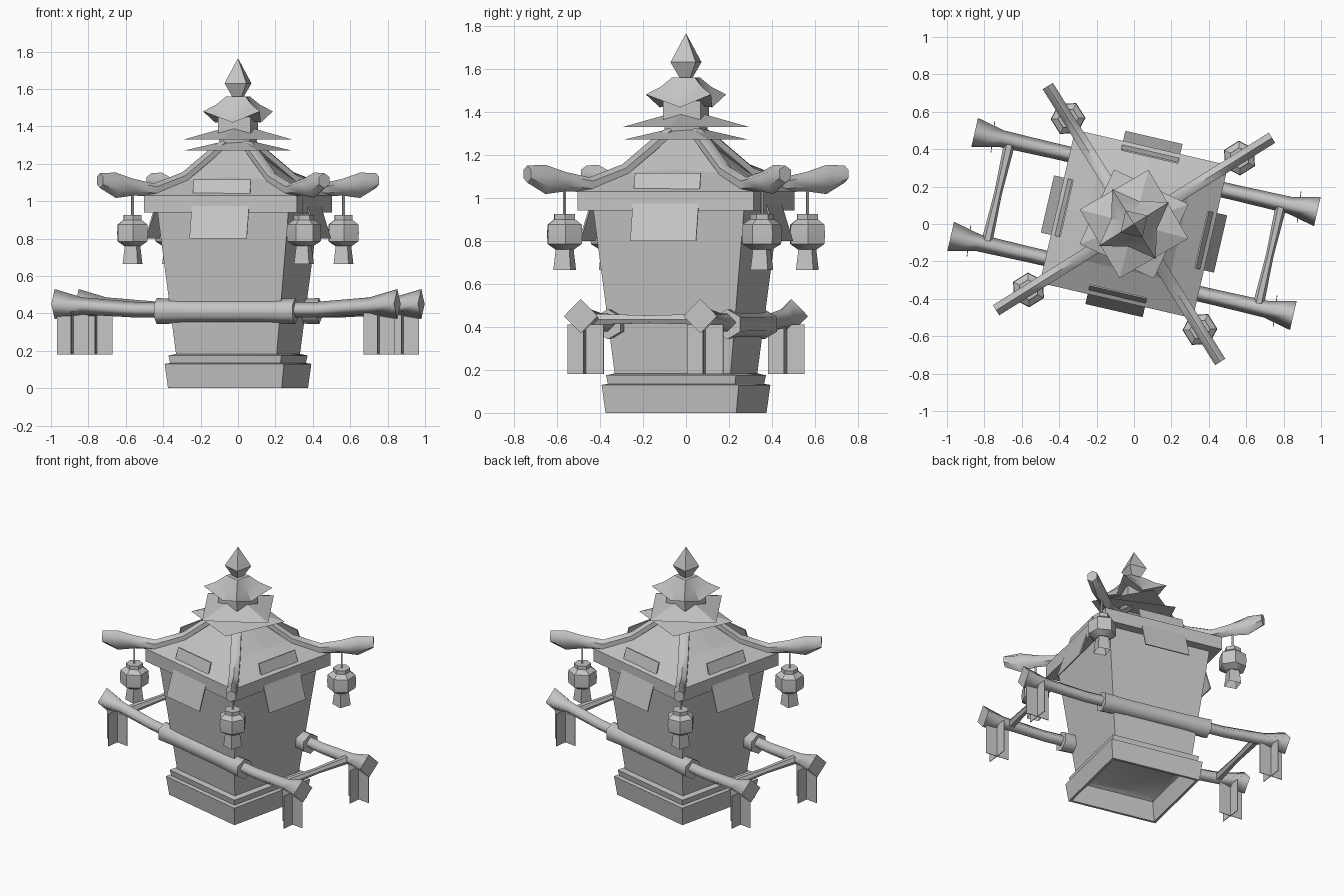
import bpy, math
from mathutils import Matrix, Vector

cube = bpy.data.objects.get("Cube")
if cube:
    bpy.data.objects.remove(cube, do_unlink=True)

clay = bpy.data.materials.new("plain_grey")
clay.use_nodes = True
GREY = (0.55, 0.55, 0.55, 1)
clay.diffuse_color = GREY
clay.node_tree.nodes["Principled BSDF"].inputs["Base Color"].default_value = GREY

TURN = Matrix.Rotation(math.radians(-13), 4, "Z")   # whole model stands slightly turned
UP = Vector((0, 0, 1))


def make(name, verts, faces, smooth=0):
    mesh = bpy.data.meshes.new(name)
    mesh.from_pydata([TURN @ Vector(v) for v in verts], [], faces)
    mesh.materials.append(clay)
    if smooth:
        for p in mesh.polygons:
            p.use_smooth = True
        mesh.set_sharp_from_angle(angle=math.radians(smooth))
    mesh.update()
    obj = bpy.data.objects.new(name, mesh)
    bpy.context.collection.objects.link(obj)
    return obj


def loft(name, rings, smooth=0, start=True, end=True):
    """Skin a list of equal rings of points, with optional end caps."""
    n = len(rings[0])
    verts = [p for ring in rings for p in ring]
    faces = []
    for r in range(len(rings) - 1):
        for i in range(n):
            j = (i + 1) % n
            faces.append((r * n + i, r * n + j, r * n + n + j, r * n + n + i))
    if start:
        faces.append(tuple(reversed(range(n))))
    if end:
        faces.append(tuple(range(len(verts) - n, len(verts))))
    return make(name, verts, faces, smooth)


def ring(radius, z, sides, phase=0.0, centre=(0, 0)):
    return [(centre[0] + radius * math.cos(phase + math.tau * i / sides),
             centre[1] + radius * math.sin(phase + math.tau * i / sides), z)
            for i in range(sides)]


def square(half, z, turn=0.0, centre=(0, 0)):
    return ring(half * math.sqrt(2), z, 4, math.pi / 4 + turn, centre)


def eave(corner, corner_z, middle, middle_z):
    """Eight points: corners and side middles at their own reach and height."""
    return [((corner, corner_z), (middle, middle_z))[i % 2][0]
            * Vector((math.cos(a), math.sin(a), 0))
            + UP * (corner_z, middle_z)[i % 2]
            for i in range(8) for a in [math.pi / 4 * (i + 1)]]


def beam(name, stations, side, sides, phase=0.0, smooth=50):
    """Tube along stations of (point, side radius, upright radius)."""
    rings = []
    for p, wide, tall in stations:
        rings.append([Vector(p) + side * wide * math.cos(phase + math.tau * i / sides)
                      + UP * tall * math.sin(phase + math.tau * i / sides)
                      for i in range(sides)])
    return loft(name, rings, smooth)


# Hollow stepped base, seen from below as a recess
loft("base", [square(a, z) for a, z in (
    (0.24, 0.15), (0.275, 0.13), (0.295, 0.0), (0.312, 0.0), (0.327, 0.13),
    (0.303, 0.135), (0.31, 0.175), (0.27, 0.185))], 30, True, False)

# Tapered cabin
loft("cabin", [square(0.275, 0.17), square(0.36, 0.95)])

# Main roof with a thick eave
loft("main_roof", [eave(a * math.sqrt(2), zc, a, zm) for a, zc, zm in (
    (0.34, 0.94, 0.94), (0.42, 0.94, 0.94), (0.42, 1.03, 1.03),
    (0.25, 1.115, 1.13), (0.06, 1.28, 1.28))])

# Thin stacked plates, twisted against each other
for name, reach, z, top, turn in (("lower_roof_plate", 0.31, 1.27, 1.32, 33),
                                  ("upper_roof_plate", 0.3, 1.33, 1.39, 88)):
    phase = math.radians(turn)
    loft(name, [ring(reach, z, 4, phase), ring(0.08, top, 4, phase)])

# Neck, small upturned roof and finial
loft("roof_neck", [square(0.08, 1.3), square(0.09, 1.37), square(0.09, 1.45)])
loft("small_roof", [eave(0.08, 1.44, 0.06, 1.43), eave(0.22, 1.48, 0.125, 1.42),
                    eave(0.14, 1.515, 0.08, 1.5), eave(0.075, 1.56, 0.05, 1.56)], 30)
loft("finial", [ring(r, z, 4, math.pi / 4) for r, z in
                ((0.03, 1.55), (0.085, 1.63), (0.003, 1.76))])

# Four ridge arms, each carrying a lantern
ARM = ((0.1, 1.3, 0.03), (0.17, 1.25, 0.035), (0.35, 1.12, 0.035), (0.53, 1.06, 0.035),
       (0.66, 1.075, 0.045), (0.77, 1.085, 0.068), (0.87, 1.11, 0.04))
for k in range(4):
    angle = math.pi / 4 + k * math.pi / 2
    out = Vector((math.cos(angle), math.sin(angle), 0))
    beam(f"ridge_arm_{k}", [(out * r + UP * z, 0.037, tall) for r, z, tall in ARM],
         UP.cross(out), 6, math.pi / 6)
    c = out * 0.665
    loft(f"lantern_cord_{k}", [ring(0.007, 0.91, 4, 0, c), ring(0.007, 1.05, 4, 0, c)])
    loft(f"lantern_{k}", [ring(r, z, 6, angle, c) for r, z in (
        (0.05, 0.76), (0.09, 0.785), (0.093, 0.83), (0.09, 0.875),
        (0.055, 0.9), (0.055, 0.925))], 35)
    loft(f"tassel_{k}", [square(0.042, 0.665, angle + 0.7, c),
                         square(0.032, 0.77, angle + 0.7, c)], 0, False)

# Leaning plaque on each side of the eave
for k in range(4):
    spin = Matrix.Rotation(k * math.pi / 2, 4, "Z")
    corners = [(-0.157, -0.475, 0.8), (0.157, -0.475, 0.8),
               (0.157, -0.375, 1.115), (-0.157, -0.375, 1.115)]
    back = [Vector(p) + Vector((0, 0.008, 0)) for p in corners]
    loft(f"plaque_{k}", [[spin @ q for q in back], [spin @ Vector(p) for p in corners]])

# Carrying poles with flared ends, sleeves and hanging flags
HALF = ((0.94, 0.45, 0.08), (0.79, 0.44, 0.046), (0.5, 0.42, 0.042))
for label, y in (("front", -0.285), ("back", 0.285)):
    left = [((x, y, z), r, r) for x, z, r in HALF]
    right = [((-x, y, z), r, r) for x, z, r in reversed(HALF)]
    beam(f"{label}_pole", left + right, Vector((0, 1, 0)), 4, smooth=95)
    beam(f"{label}_sleeve", [((x, y, 0.412), r, r) for x, r in
                             ((-0.38, 0.07), (-0.2, 0.063), (0.2, 0.063), (0.38, 0.07))],
         Vector((0, 1, 0)), 6, math.pi / 2, 65)
    for end, x in (("left", 0.84), ("right", -0.84)):
        for part, turn in (("a", 6), ("b", 96)):
            d = Matrix.Rotation(math.radians(turn), 3, "Z") @ Vector((0.085, 0, 0))
            t = UP.cross(d).normalized() * 0.002
            mid = Vector((x, y, 0))
            outline = [mid + d + t, mid - d + t, mid - d - t, mid + d - t]
            loft(f"{label}_{end}_flag_{part}",
                 [[p + UP * z for p in outline] for z in (0.18, 0.41)])

# Crossbars joining the poles
for end, x in (("left", 0.745), ("right", -0.745)):
    beam(f"{end}_crossbar", [((x, y, 0.435), r, r) for y, r in
                             ((-0.285, 0.03), (0, 0.021), (0.285, 0.03))],
         Vector((1, 0, 0)), 6)
